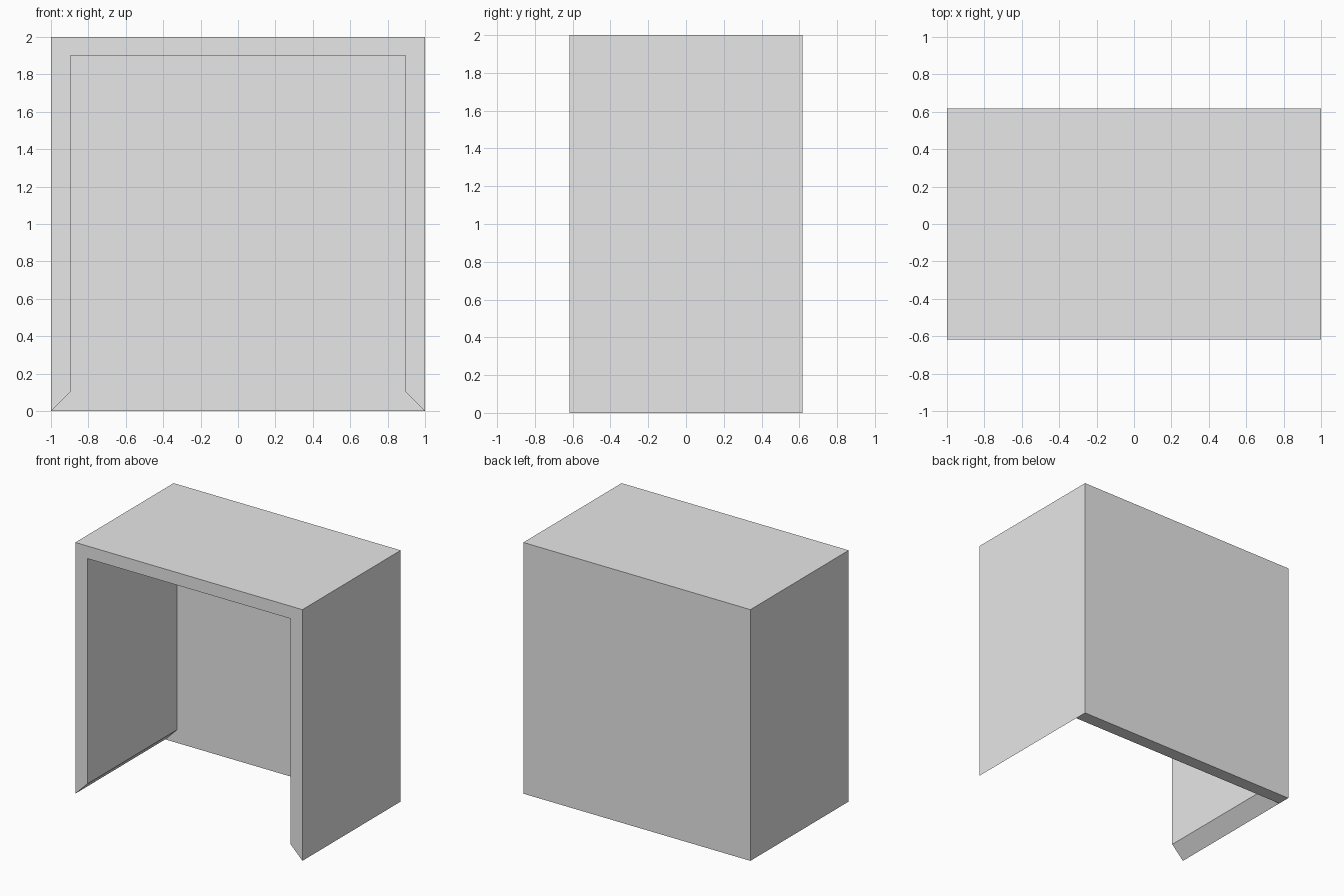
import bpy
import bmesh
from mathutils import Vector

cube = bpy.data.objects.get("Cube")
if cube:
    bpy.data.objects.remove(cube, do_unlink=True)

HALF_W, HALF_D, HEIGHT = 1.0, 0.618, 2.0
WALL, TOP = 0.105, 0.1
BACK_Y = HALF_D - WALL          # inner face of the back wall

grey = bpy.data.materials.new("plain grey")
colour = (0.8, 0.8, 0.8, 1)
grey.diffuse_color = colour
grey.use_nodes = True
grey.node_tree.nodes["Principled BSDF"].inputs["Base Color"].default_value = colour

# Arch-shaped profile: outer edge, then inner edge with mitred feet
inner = HALF_W - WALL
right_side = [(HALF_W, 0), (HALF_W, HEIGHT)]
right_inside = [(inner, HEIGHT - TOP), (inner, WALL)]
outer = [(-x, z) for x, z in right_side] + right_side[::-1]
opening = right_inside[::-1] + [(-x, z) for x, z in right_inside]

bm = bmesh.new()


def extrude(faces, y):
    """Extrude faces straight back to depth y and return the end faces."""
    result = bmesh.ops.extrude_face_region(bm, geom=faces)["geom"]
    moved = [v for v in result if isinstance(v, bmesh.types.BMVert)]
    for v in moved:
        v.co.y = y
    return [f for f in result if isinstance(f, bmesh.types.BMFace)]


# Top and side walls
front = bm.faces.new([bm.verts.new((x, -HALF_D, z)) for x, z in outer + opening])
end = extrude([front], BACK_Y)[0]

# Back wall: fill the opening at the inner depth, then extrude the whole plate
verts = {(round(v.co.x, 3), round(v.co.z, 3)): v for v in end.verts}
loop = [verts[(round(x, 3), round(z, 3))] for x, z in
        [outer[0]] + opening[::-1] + [outer[-1]]]
plate = bm.faces.new(loop)
bm.faces.remove(end)
back = bm.faces.new([bm.verts.new((x, HALF_D, z)) for x, z in outer])
rim = [verts[(round(x, 3), round(z, 3))] for x, z in outer]
back_verts = list(back.verts)
for i in range(len(rim)):
    j = (i + 1) % len(rim)
    bm.faces.new((rim[i], rim[j], back_verts[j], back_verts[i]))

bmesh.ops.recalc_face_normals(bm, faces=bm.faces)
# Merge the outer panels into single flat faces
bmesh.ops.dissolve_limit(bm, angle_limit=0.01, verts=bm.verts, edges=bm.edges)

mesh = bpy.data.meshes.new("open_cabinet_shell")
bm.to_mesh(mesh)
bm.free()
mesh.materials.append(grey)
shell = bpy.data.objects.new("open_cabinet_shell", mesh)
bpy.context.collection.objects.link(shell)
